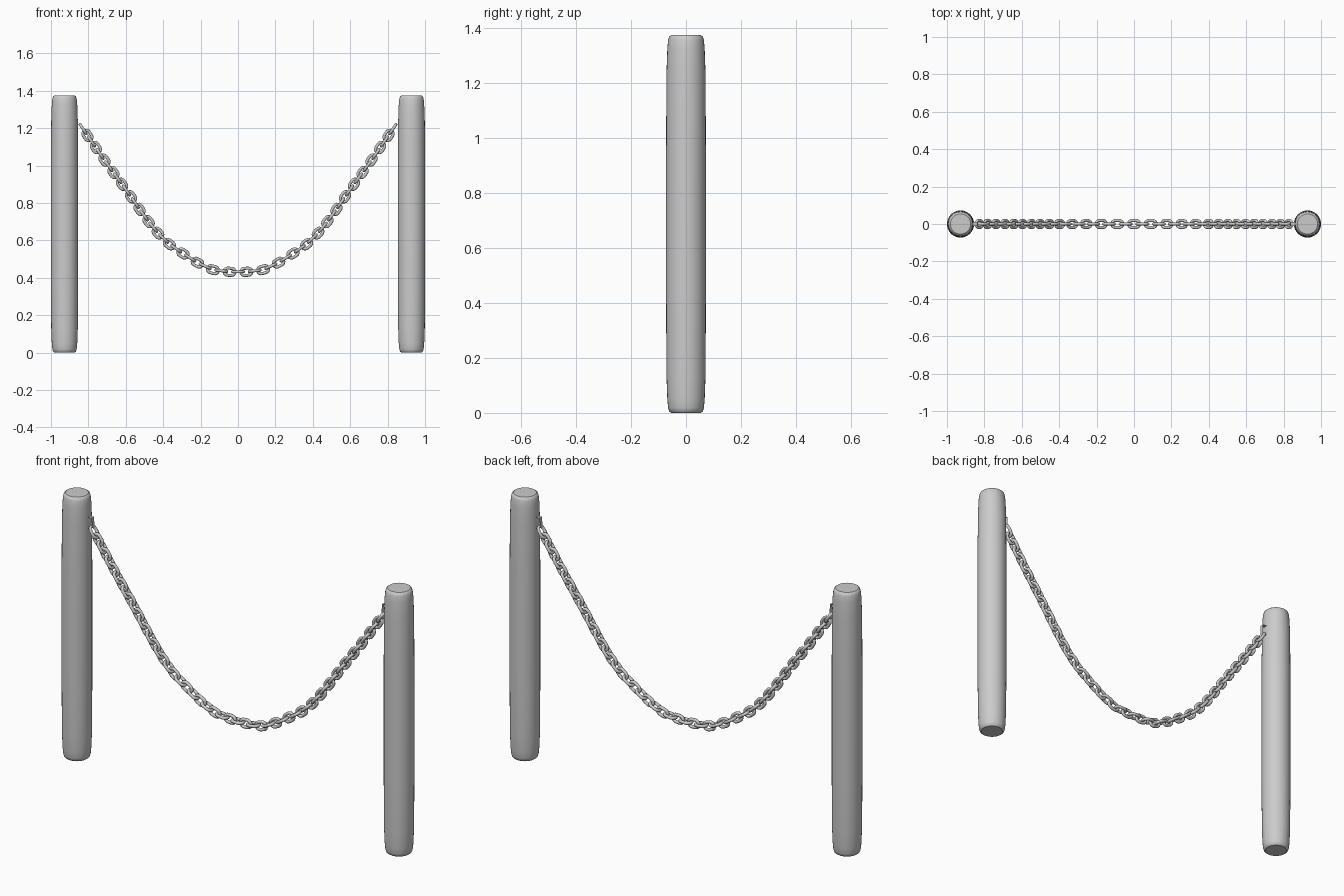
import bpy, bmesh, math
from mathutils import Vector, Matrix

if "Cube" in bpy.data.objects:
    bpy.data.objects.remove(bpy.data.objects["Cube"])


def make_object(name, mesh, matrix=None):
    ob = bpy.data.objects.new(name, mesh)
    bpy.context.collection.objects.link(ob)
    if matrix:
        ob.matrix_world = matrix
    return ob


def lathe(name, profile, sides):
    bm = bmesh.new()
    rings = [[bm.verts.new((r * math.cos(2 * math.pi * i / sides),
                            r * math.sin(2 * math.pi * i / sides), z))
              for i in range(sides)] for r, z in profile]
    for a, b in zip(rings, rings[1:]):
        for i in range(sides):
            j = (i + 1) % sides
            bm.faces.new((a[i], a[j], b[j], b[i])).smooth = True
    bm.faces.new(rings[0][::-1])
    bm.faces.new(rings[-1])
    me = bpy.data.meshes.new(name)
    bm.to_mesh(me)
    bm.free()
    return me


def link_mesh(length, width, wire, arc=8, sides=10):
    """Stadium-shaped link lying in the XZ plane, long axis on X."""
    rad = width / 2 - wire
    half = length / 2 - wire - rad
    path = []
    for s in (1, -1):
        for k in range(arc + 1):
            a = -math.pi / 2 + math.pi * k / arc
            n = Vector((s * math.cos(a), 0, s * math.sin(a)))
            path.append((Vector((s * half, 0, 0)) + n * rad, n))
    bm = bmesh.new()
    rings = [[bm.verts.new(p + wire * (n * math.cos(t) + Vector((0, math.sin(t), 0))))
              for t in (2 * math.pi * i / sides for i in range(sides))] for p, n in path]
    for k, a in enumerate(rings):
        b = rings[(k + 1) % len(rings)]
        for i in range(sides):
            j = (i + 1) % sides
            bm.faces.new((a[i], a[j], b[j], b[i])).smooth = True
    bmesh.ops.recalc_face_normals(bm, faces=bm.faces)
    me = bpy.data.meshes.new("chain_link")
    bm.to_mesh(me)
    bm.free()
    return me


def strip_mesh(path, width, thick):
    """Flat metal strip bent along an XZ path."""
    bm = bmesh.new()
    rows = [[bm.verts.new((x, y, z)) for y in (-width / 2, width / 2)] for x, z in path]
    for a, b in zip(rows, rows[1:]):
        bm.faces.new((a[0], a[1], b[1], b[0]))
    bmesh.ops.solidify(bm, geom=bm.faces[:], thickness=thick)
    bmesh.ops.recalc_face_normals(bm, faces=bm.faces)
    me = bpy.data.meshes.new("hook")
    bm.to_mesh(me)
    bm.free()
    return me


# Posts: slightly barrelled with rounded ends
post = lathe("post", [(0.054, 0), (0.061, 0.005), (0.065, 0.018), (0.068, 0.05),
                      (0.071, 0.13), (0.0725, 0.4), (0.0725, 0.97), (0.071, 1.24),
                      (0.068, 1.325), (0.065, 1.357), (0.061, 1.37), (0.054, 1.375)], 32)
# Hooks: bent strips fixed to the inner side of each post
hook = strip_mesh([(0.865, 1.268), (0.836, 1.268), (0.834, 1.225),
                   (0.838, 1.215), (0.846, 1.213), (0.851, 1.22)], 0.02, 0.004)
for side, s in (("left", -1), ("right", 1)):
    make_object(side + "_post", post, Matrix.Translation((s * 0.9275, 0, 0)))
    make_object(side + "_hook", hook, Matrix.Rotation(math.pi if s < 0 else 0, 4, 'Z'))

# Chain: centres of the front-facing links on one half, mirrored
half = [(0.045, 0.432), (0.134, 0.443), (0.217, 0.481), (0.294, 0.53), (0.367, 0.58),
        (0.428, 0.639), (0.478, 0.70), (0.526, 0.766), (0.572, 0.833), (0.62, 0.9),
        (0.666, 0.963), (0.714, 1.029), (0.76, 1.096), (0.805, 1.161), (0.85, 1.228)]
pts = [Vector((-x, 0, z)) for x, z in reversed(half)] + [Vector((x, 0, z)) for x, z in half]
link = link_mesh(0.075, 0.054, 0.008)


def place(center, direction, turned, name):
    ang = -math.atan2(direction.z, direction.x)
    m = Matrix.Translation(center) @ Matrix.Rotation(ang, 4, 'Y')
    if turned:
        m = m @ Matrix.Rotation(math.pi / 2, 4, 'X')
    make_object(name, link, m)


for i in range(len(pts) - 1):
    if i > 0:
        place(pts[i], pts[i + 1] - pts[i - 1], False, "upright_link_%02d" % i)
    place((pts[i] + pts[i + 1]) / 2, pts[i + 1] - pts[i], True, "flat_link_%02d" % i)
